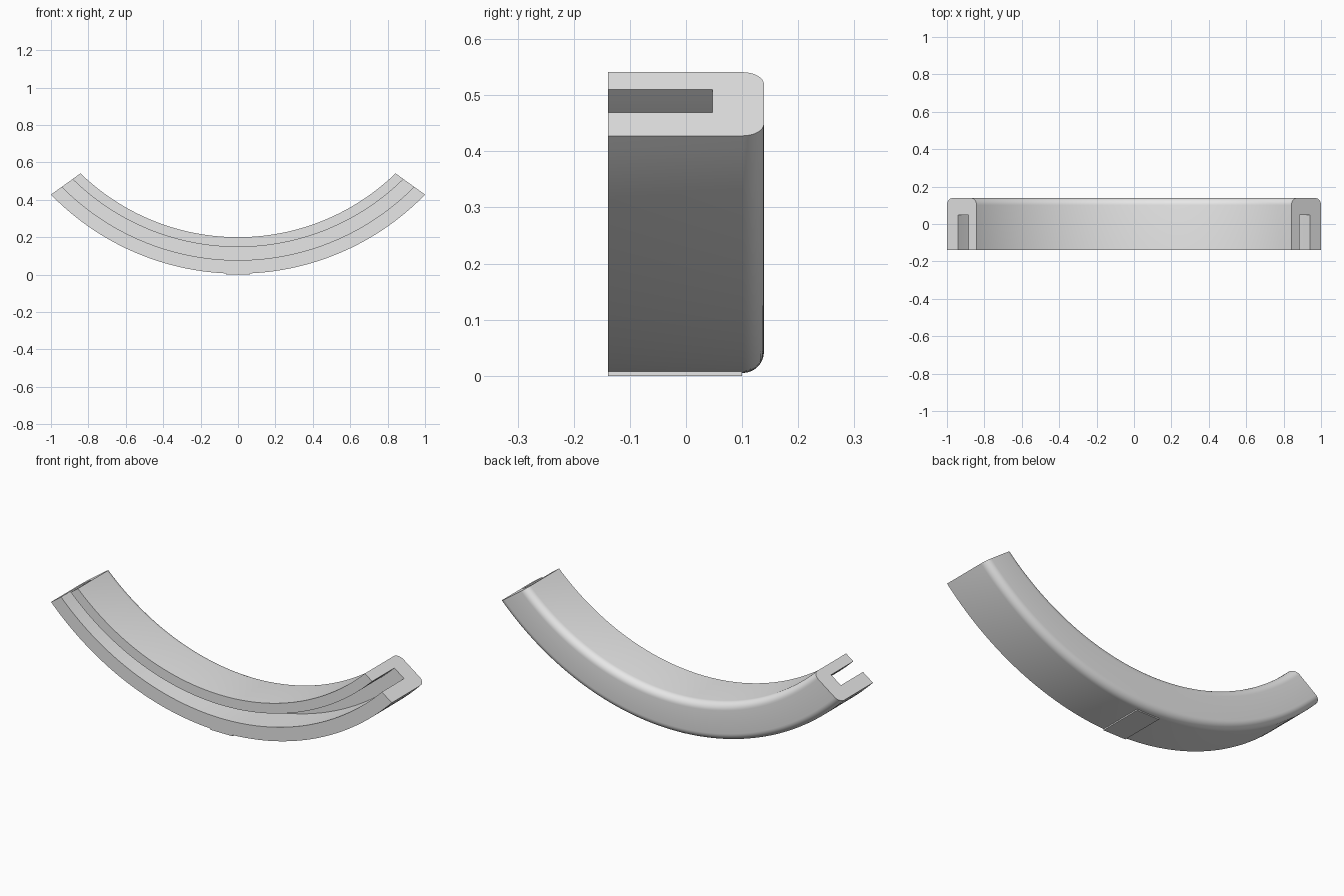
import bpy, bmesh
from math import sin, cos, pi, radians

cube = bpy.data.objects.get("Cube")
if cube:
    bpy.data.objects.remove(cube, do_unlink=True)

grey = bpy.data.materials.new("plain grey")
grey.use_nodes = True
grey.diffuse_color = (0.8, 0.8, 0.8, 1)
grey.node_tree.nodes["Principled BSDF"].inputs["Base Color"].default_value = (0.8, 0.8, 0.8, 1)

HALF = 0.139       # half of the depth
THICK = 0.195
ROUND = 0.038      # back corner radius
STEPS = 72


def add_object(name, bm):
    bmesh.ops.recalc_face_normals(bm, faces=bm.faces)
    mesh = bpy.data.meshes.new(name)
    bm.to_mesh(mesh)
    bm.free()
    mesh.materials.append(grey)
    obj = bpy.data.objects.new(name, mesh)
    bpy.context.collection.objects.link(obj)
    return obj


def arc_point(s, radius, bottom, sweep):
    a = s * radians(sweep)
    return radius * sin(a), bottom + radius * (1 - cos(a))


def place(s, t, y):
    """Point at s (-1..1) along the arc, t from outer (0) to inner (1)."""
    xo, zo = arc_point(s, 1.394, 0.005, 45.83)
    xi, zi = arc_point(s, 1.21, 0.2, 44.1)
    return xo + (xi - xo) * t, y, zo + (zi - zo) * t


# U-shaped section: rounded at the back, slotted at the front
section = [(0, -HALF)]
for centre, start in ((ROUND, pi), (THICK - ROUND, pi / 2)):
    for i in range(9):
        a = start - i * pi / 16
        section.append(((centre + ROUND * cos(a)) / THICK, HALF - ROUND + ROUND * sin(a)))
section += [(1, -HALF), (0.73, -HALF), (0.73, 0.047), (0.37, 0.047), (0.37, -HALF)]

# Curved channel swept along the arc
bm = bmesh.new()
rings = [[bm.verts.new(place(2 * i / STEPS - 1, t, y)) for t, y in section]
         for i in range(STEPS + 1)]
count = len(section)
for r0, r1 in zip(rings, rings[1:]):
    for j in range(count):
        k = (j + 1) % count
        bm.faces.new((r0[j], r0[k], r1[k], r1[j]))
bm.faces.new(rings[0])
bm.faces.new(rings[-1])
channel = add_object("curved_channel", bm)
bpy.context.view_layer.objects.active = channel
channel.select_set(True)
bpy.ops.object.shade_smooth_by_angle(angle=radians(30))

# Small flat pad under the lowest point
bm = bmesh.new()
bmesh.ops.create_cube(bm, size=1)
for v in bm.verts:
    v.co = (v.co.x * 0.13, -HALF if v.co.y < 0 else 0.1, 0.009 * (v.co.z + 0.5))
add_object("bottom_pad", bm)
